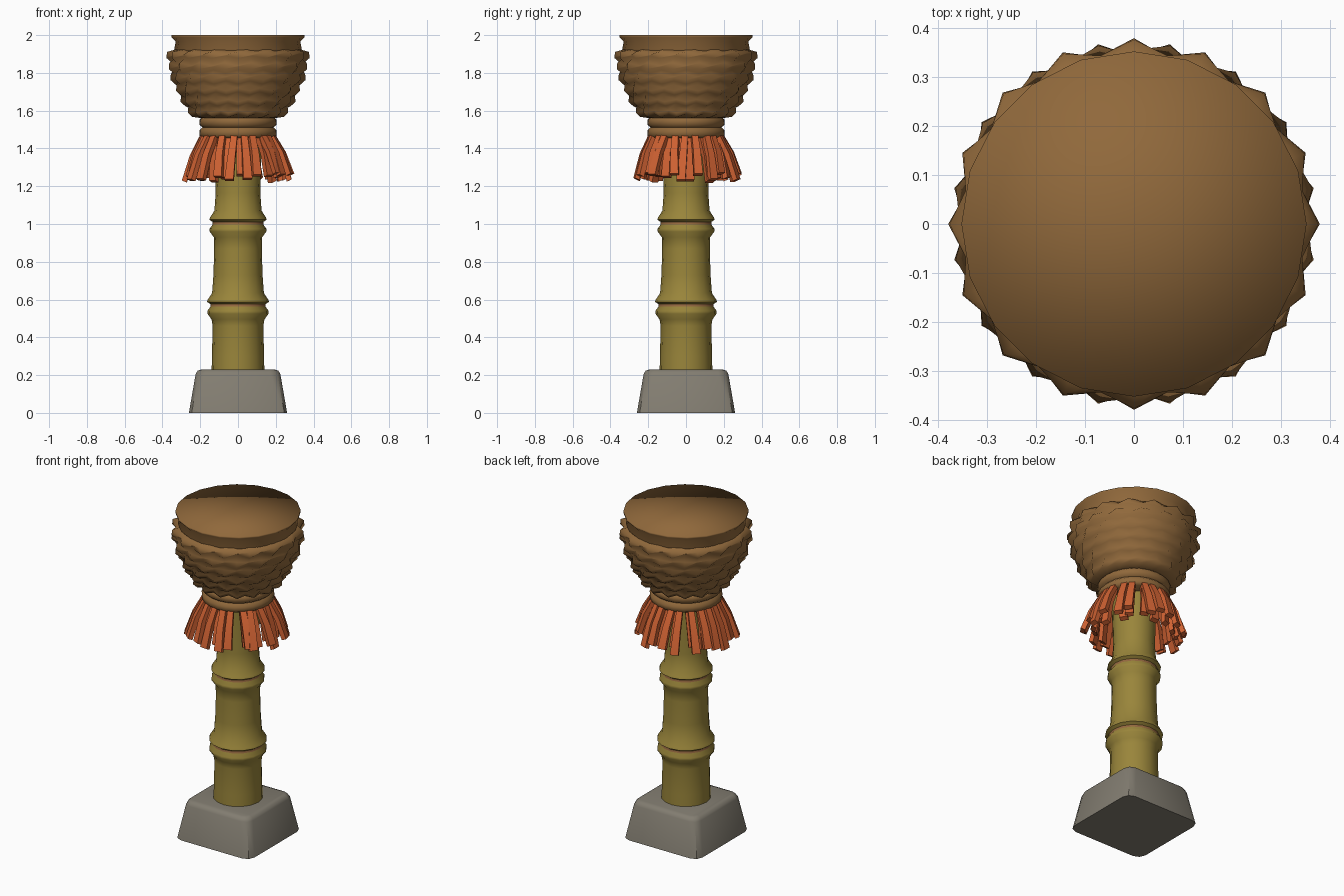
import bpy, bmesh, math, random
from mathutils import Vector

random.seed(4)
default = bpy.data.objects.get("Cube")
if default:
    bpy.data.objects.remove(default)


def material(name, rgb):
    m = bpy.data.materials.new(name)
    m.use_nodes = True
    m.diffuse_color = (*rgb, 1)
    m.node_tree.nodes["Principled BSDF"].inputs["Base Color"].default_value = (*rgb, 1)
    return m


wicker = material("wicker brown", (0.28, 0.14, 0.044))
bamboo = material("bamboo green", (0.32, 0.235, 0.043))
twine = material("joint brown", (0.30, 0.14, 0.05))
straw = material("orange straw", (0.62, 0.12, 0.032))
stone = material("grey stone", (0.225, 0.205, 0.165))


def finish(name, bm, mats, angle=None):
    """Turn a bmesh into a shaded object; angle=None means smooth everywhere."""
    bmesh.ops.recalc_face_normals(bm, faces=bm.faces)
    mesh = bpy.data.meshes.new(name)
    bm.to_mesh(mesh)
    bm.free()
    for m in mats:
        mesh.materials.append(m)
    ob = bpy.data.objects.new(name, mesh)
    bpy.context.collection.objects.link(ob)
    bpy.ops.object.select_all(action='DESELECT')
    ob.select_set(True)
    bpy.context.view_layer.objects.active = ob
    if angle is None:
        bpy.ops.object.shade_smooth()
    else:
        bpy.ops.object.shade_smooth_by_angle(angle=math.radians(angle))
    return ob


def lathe(bm, rings, sides, shape=None):
    """Skin rings of (radius, z); shape(ring, angle) may offset radius and z."""
    loops = []
    for i, (r, z) in enumerate(rings):
        loop = []
        for k in range(sides):
            a = math.tau * k / sides
            dr, dz = shape(i, a) if shape else (0, 0)
            loop.append(bm.verts.new(((r + dr) * math.cos(a), (r + dr) * math.sin(a), z + dz)))
        loops.append(loop)
    for lo, hi in zip(loops, loops[1:]):
        for k in range(sides):
            n = (k + 1) % sides
            bm.faces.new((lo[k], lo[n], hi[n], hi[k]))
    for loop, z in ((loops[0], rings[0][1]), (loops[-1], rings[-1][1])):
        centre = bm.verts.new((0, 0, z))
        for k in range(sides):
            bm.faces.new((loop[k], loop[(k + 1) % sides], centre))


# Stone foot: tapered block with rounded corners
bm = bmesh.new()
bmesh.ops.create_cube(bm, size=1)
for v in bm.verts:
    half = 0.26 if v.co.z < 0 else 0.22
    v.co = Vector((math.copysign(half, v.co.x), math.copysign(half, v.co.y), 0.23 if v.co.z > 0 else 0))
upright = [e for e in bm.edges if abs(e.verts[0].co.z - e.verts[1].co.z) > 0.1]
bmesh.ops.bevel(bm, geom=upright, offset=0.05, segments=2, profile=0.5, affect='EDGES')
rim = [e for e in bm.edges if all(v.co.z > 0.22 for v in e.verts)]
bmesh.ops.bevel(bm, geom=rim, offset=0.025, segments=2, profile=0.5, affect='EDGES')
finish("stone_foot", bm, [stone], 40)

# Bamboo pole with two swollen joints
pole = [(0.14, 0.2), (0.138, 0.3), (0.134, 0.46)]
for z, r in ((0.57, 0.15), (1.005, 0.138)):
    pole += [(r - 0.01, z - 0.075), (r + 0.012, z - 0.045), (r + 0.012, z - 0.03), (r - 0.004, z - 0.008),
             (r - 0.004, z + 0.006), (r + 0.014, z + 0.018), (r + 0.01, z + 0.03), (r - 0.013, z + 0.065)]
    pole += [(r - 0.02, z + 0.16)]
    if z < 0.8:
        pole += [(0.126, 0.87)]
pole += [(0.127, 1.48)]
bm = bmesh.new()
lathe(bm, pole, 16)
for f in bm.faces:
    z = f.calc_center_median().z
    f.material_index = int(min(abs(z - 0.569), abs(z - 1.004)) < 0.004)
finish("bamboo_pole", bm, [bamboo, twine], 50)

# Straw fringe: bent strips in an outer and an inner layer
bm = bmesh.new()
for count, top_r, spread, shift in ((22, 0.185, 0.275, 0), (18, 0.165, 0.225, 0.5)):
    for k in range(count):
        a = math.tau * (k + shift) / count + random.uniform(-0.05, 0.05)
        out = Vector((math.cos(a), math.sin(a), 0))
        side = Vector((-math.sin(a), math.cos(a), 0))
        twist = side * random.uniform(-0.025, 0.025)
        end_r = spread + random.uniform(-0.015, 0.015)
        end_z = 1.235 + random.uniform(-0.012, 0.035)
        start = out * top_r + Vector((0, 0, 1.47))
        end = out * end_r + Vector((0, 0, end_z)) + twist
        middle = start.lerp(end, 0.45) + out * 0.012
        thick = Vector((out.x * 0.9, out.y * 0.9, 0.4)) * 0.014
        rows = []
        for p, w in ((start, 0.017), (middle, 0.02), (end, 0.024)):
            rows.append([bm.verts.new(p + side * w * s + thick * t)
                         for s, t in ((-1, -1), (1, -1), (1, 1), (-1, 1))])
        for lo, hi in zip(rows, rows[1:]):
            for j in range(4):
                n = (j + 1) % 4
                bm.faces.new((lo[j], lo[n], hi[n], hi[j]))
        bm.faces.new(rows[0])
        bm.faces.new(rows[-1])
finish("straw_fringe", bm, [straw], 40)

# Collar: two rounded bands under the bowl
collar = []
for z in (1.455, 1.512):
    collar += [(0.188, z), (0.203, z + 0.012), (0.205, z + 0.04), (0.19, z + 0.055)]
bm = bmesh.new()
lathe(bm, collar, 24)
finish("collar", bm, [wicker], 60)

# Woven bowl: overlapping scalloped rows, each shifted half a step
ROWS = 6
rings = [(0.19, 1.56)]
for i in range(ROWS):
    t = i / (ROWS - 1)
    r = 0.255 + 0.108 * math.sin(t * math.pi / 2)
    z = 1.595 + 0.29 * t
    rings += [(r - 0.012, z - 0.02), (r, z), (r, z + 0.018)]
rings += [(0.325, 1.925)]


def weave(ring, a):
    if ring == 0 or ring == len(rings) - 1:
        return 0, 0
    row, part = divmod(ring - 1, 3)
    wave = math.cos(16 * a + math.pi * (row + 1))
    return (0.004, 0.016, 0.013)[part] * wave, (-0.008, -0.006, 0.008)[part] * wave


bm = bmesh.new()
lathe(bm, rings, 32, weave)
finish("woven_bowl", bm, [wicker], 75)

# Flared lip and closed top of the bowl
bm = bmesh.new()
lathe(bm, [(0.32, 1.9), (0.338, 1.925), (0.33, 1.965), (0.352, 1.99), (0.352, 2.0)], 20)
finish("bowl_lip", bm, [wicker])
